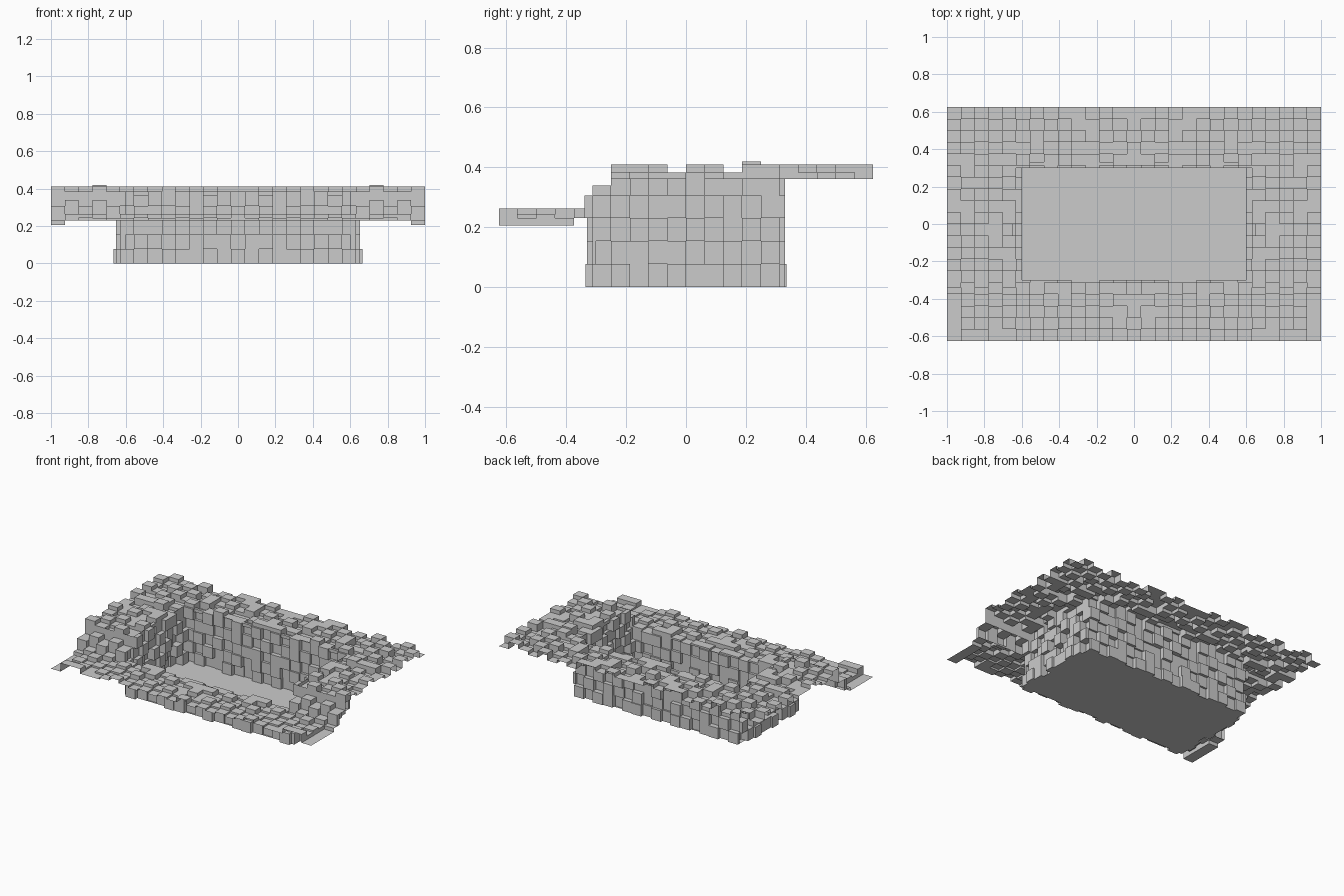
import bpy, bmesh, random
from mathutils import Vector

if "Cube" in bpy.data.objects:
    bpy.data.objects.remove(bpy.data.objects["Cube"])

CX, CY, CZ = 2 / 27, 0.0625, 0.0766      # block size on each axis
WX, WY = 8.5 * CX, 5 * CY                # pit half width and half depth
X, Y, Z = Vector((1, 0, 0)), Vector((0, 1, 0)), Vector((0, 0, 1))
RIGHT, FAR, LEFT, NEAR = range(4)        # sheet edges


def block_sheet(name, origin, u, v, n, nu, nv, levels, seed, mask=None,
                mirror=True, skirt=(RIGHT, FAR, LEFT, NEAR), fixed=None):
    """A thin sheet of cells, each pushed along n, with side faces joining them."""
    rng = random.Random(seed)
    lv = {}
    for j in range(nv):
        for i in range(nu):
            k = nu - 1 - i
            if mirror and k < i:
                r = lv[(k, j)]
            else:
                # Usually differ from the neighbours so blocks stay separate
                near = [lv.get((i - 1, j)), lv.get((i, j - 1))]
                free = [h for h in levels if h not in near]
                r = rng.choice(free if free and rng.random() < 0.75 else levels)
            if fixed and fixed(i, j) is not None:
                r = fixed(i, j)
            lv[(i, j)] = r
    cell = {c: h for c, h in lv.items() if mask is None or mask(*c)}
    bm = bmesh.new()
    o = Vector(origin)

    def point(a, b, h):
        return bm.verts.new(o + u * a + v * b + n * h)

    def riser(a, b, h0, h1):
        if abs(h0 - h1) > 1e-5:
            bm.faces.new([point(*a, h0), point(*b, h0), point(*b, h1), point(*a, h1)])

    for (i, j), h in cell.items():
        bm.faces.new([point(i, j, h), point(i + 1, j, h),
                      point(i + 1, j + 1, h), point(i, j + 1, h)])
        edges = (((i + 1, j), (i + 1, j), (i + 1, j + 1)),
                 ((i, j + 1), (i + 1, j + 1), (i, j + 1)),
                 ((i - 1, j), (i, j + 1), (i, j)),
                 ((i, j - 1), (i, j), (i + 1, j)))
        for s, (nb, a, b) in enumerate(edges):
            if nb in cell:
                if s in (RIGHT, FAR):
                    riser(a, b, cell[nb], h)
            elif s in skirt or nb in lv:
                riser(a, b, 0.0, h)
    bmesh.ops.remove_doubles(bm, verts=bm.verts, dist=1e-5)
    bmesh.ops.recalc_face_normals(bm, faces=bm.faces)
    me = bpy.data.meshes.new(name)
    bm.to_mesh(me)
    bm.free()
    ob = bpy.data.objects.new(name, me)
    bpy.context.collection.objects.link(ob)
    return ob


def beside_pit(i, j):
    return i < 5 or i > 21


ground = [-0.022, 0, 0.027]
low_ground = [0, 0.012, 0.033]
end_wall = [-0.03, 0, 0.022]
long_wall = [-0.0125, 0, 0.018]

# Upper ground: behind and beside the pit
block_sheet("upper_ground", (-1, -0.25, 5 * CZ), X * CX, Y * CY, Z, 27, 14, ground, 3,
            mask=lambda i, j: beside_pit(i, j) or j >= 9, skirt=(NEAR,),
            fixed=lambda i, j: 0.037 if i in (3, 23) and j == 7 else None)

# Lower ground in front, with sunken outer corners
block_sheet("lower_ground", (-1, -0.625, 3 * CZ), X * CX, Y * CY, Z, 27, 5, low_ground, 5,
            skirt=(FAR,),
            fixed=lambda i, j: -0.025 if i in (0, 26) and j < 4 else None)

# Stepped bank between the two ground levels
block_sheet("bank_ledge", (-1, -WY, 4 * CZ), X * CX, Y * CY, Z, 27, 1, [0, 0.033], 7,
            mask=beside_pit)
block_sheet("bank_lower_riser", (-1, -WY, 3 * CZ), X * CX, Z * CZ, -Y, 27, 1, [0, 0.027], 8,
            mask=beside_pit)
block_sheet("bank_upper_riser", (-1, -0.25, 4 * CZ), X * CX, Z * CZ, -Y, 27, 1, [0], 9,
            mask=beside_pit)

# Pit walls, with a few bottom blocks standing further out
block_sheet("back_wall", (-WX, WY, 0), X * CX, Z * CZ, Y, 17, 5, long_wall, 11,
            fixed=lambda i, j: 0.024 if j == 0 and i % 4 == 2 else None)
block_sheet("front_wall", (-WX, -WY, 0), X * CX, Z * CZ, -Y, 17, 3, long_wall, 12,
            fixed=lambda i, j: 0.024 if j == 0 and i % 4 == 0 else None)
for side, name in ((1, "right_wall"), (-1, "left_wall")):
    block_sheet(name, (side * WX, -WY, 0), Y * CY, Z * CZ, X * side, 10, 5, end_wall, 13,
                mask=lambda i, j: j < 4 or i > 0, mirror=False,
                fixed=lambda i, j: 0.037 if j == 0 and i % 3 == 1 else None)

# Pit floor
block_sheet("pit_floor", (-WX, -WY, 0), X * 2 * WX, Y * 2 * WY, Z, 1, 1, [0], 1)
